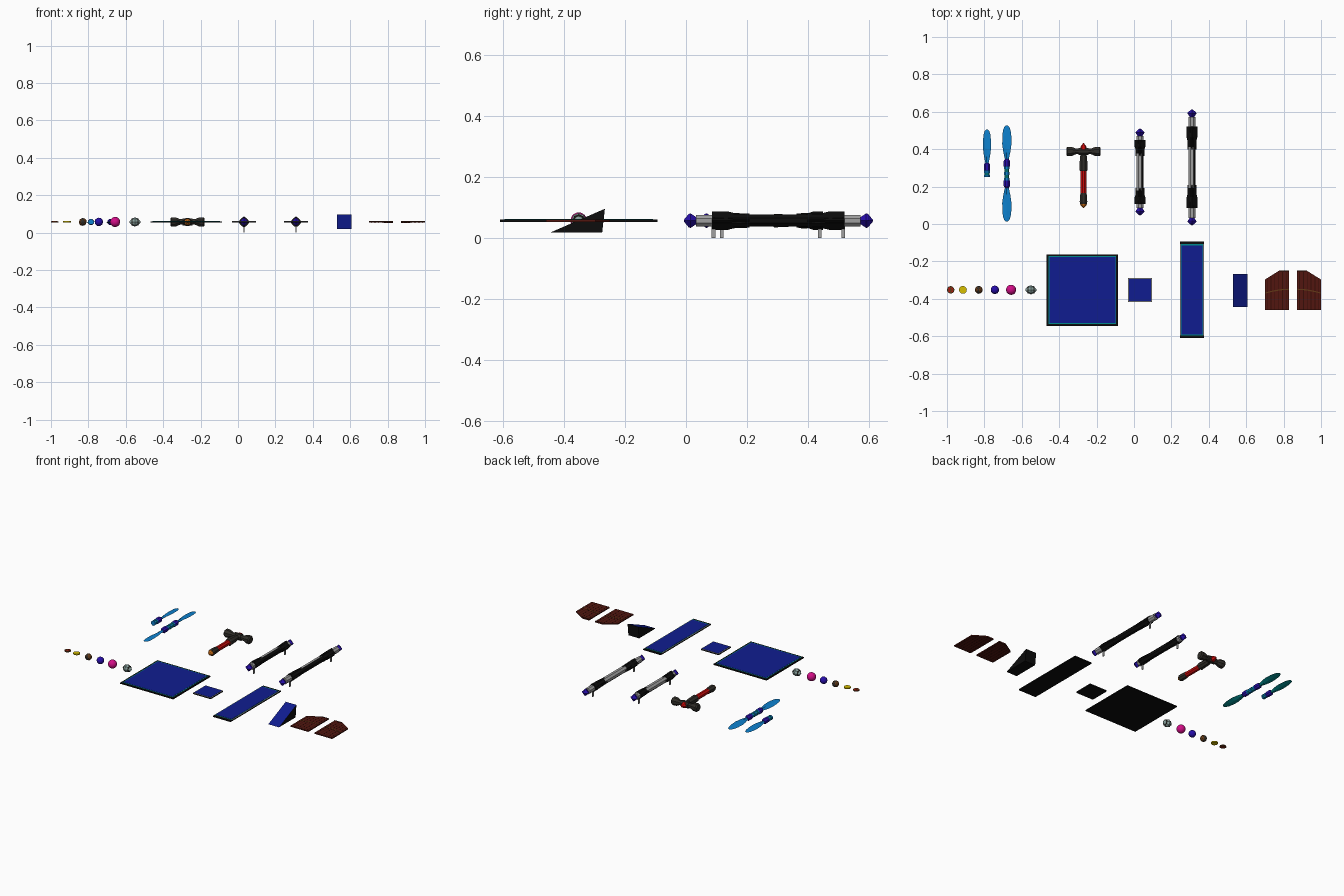
import bpy, bmesh
from math import pi, cos, sin
from mathutils import Vector, Matrix

if "Cube" in bpy.data.objects:
    bpy.data.objects.remove(bpy.data.objects["Cube"])

Z = 0.057   # common mid-height of every piece


def material(name, r, g, b):
    m = bpy.data.materials.new(name)
    m.diffuse_color = (r, g, b, 1)
    m.use_nodes = True
    m.node_tree.nodes["Principled BSDF"].inputs["Base Color"].default_value = m.diffuse_color
    return m


BLACK = material("black", .004, .004, .004)
CHAR = material("charcoal", .03, .027, .022)
GREY = material("metal", .35, .35, .35)
BLUE = material("panel_blue", .005, .012, .28)
NAVY = material("tip_blue", .02, .004, .4)
TEAL = material("teal", .0, .26, .27)
SKY = material("blade_blue", .004, .22, .62)
RED = material("red", .6, .003, .003)
ORANGE = material("orange", .7, .18, .01)
YELLOW = material("yellow", .68, .52, .0)
BROWN = material("brown", .12, .04, .008)
WOOD = material("wood", .085, .008, .005)
WOOD2 = material("wood_dark", .035, .004, .002)
PINK = material("magenta", .65, .004, .24)
GEM = material("gem", .25, .36, .34)


def finish(name, bm, mats, pick=None):
    bmesh.ops.recalc_face_normals(bm, faces=bm.faces)
    bm.normal_update()
    if pick:
        for f in bm.faces:
            f.material_index = pick(f.normal)
    me = bpy.data.meshes.new(name)
    bm.to_mesh(me)
    bm.free()
    for m in mats:
        me.materials.append(m)
    ob = bpy.data.objects.new(name, me)
    bpy.context.collection.objects.link(ob)
    return ob


def loft(name, prof, sides, mats, x=0, y=0, axis='Y', off=0.0, pick=None):
    """Rings (position, half width, half height, twist) along an axis."""
    bm = bmesh.new()
    rings = []
    for s, a, b, tw in prof:
        ring = []
        for i in range(sides):
            t = 2 * pi * i / sides + off
            u, v = a * cos(t), b * sin(t)
            u, v = u * cos(tw) - v * sin(tw), u * sin(tw) + v * cos(tw)
            p = (x + u, y + s, Z + v) if axis == 'Y' else (x + s, y + u, Z + v)
            ring.append(bm.verts.new(p))
        rings.append(ring)
    for r0, r1 in zip(rings, rings[1:]):
        for i in range(sides):
            j = (i + 1) % sides
            bm.faces.new((r0[i], r0[j], r1[j], r1[i]))
    bm.faces.new(rings[0])
    bm.faces.new(rings[-1])
    return finish(name, bm, mats, pick)


def turned(name, pts, sides, mat, x=0, y=0, axis='Y', off=0.0):
    return loft(name, [(s, r, r, 0) for s, r in pts], sides, [mat], x, y, axis, off)


def slab(name, pts, z0, z1, mat):
    bm = bmesh.new()
    f = bm.faces.new([bm.verts.new((px, py, z0)) for px, py in pts])
    ext = bmesh.ops.extrude_face_region(bm, geom=[f])
    bmesh.ops.translate(bm, vec=(0, 0, z1 - z0),
                        verts=[v for v in ext["geom"] if isinstance(v, bmesh.types.BMVert)])
    return finish(name, bm, [mat])


def rect(name, x0, x1, y0, y1, z0, z1, mat):
    return slab(name, [(x0, y0), (x1, y0), (x1, y1), (x0, y1)], z0, z1, mat)


def ball(name, x, y, size, level, mats, pick=None):
    bm = bmesh.new()
    bmesh.ops.create_icosphere(bm, subdivisions=level, radius=1,
                               matrix=Matrix.Translation((x, y, Z)) @ Matrix.Diagonal((*size, 1)))
    return finish(name, bm, mats, pick)


def disc(name, x, y, r, sides, z0, z1, mat):
    return slab(name, [(x + r * cos(2 * pi * i / sides), y + r * sin(2 * pi * i / sides))
                       for i in range(sides)], z0, z1, mat)


# rotor blades: blue above, teal below
def paddle(name, x, y, length, d, w):
    shape = [(0, .3, .25), (.1, .42, .3), (.28, .75, .25), (.5, 1, .2), (.72, .97, .16),
             (.88, .8, .12), (.97, .5, .08), (1, .15, .04)]
    prof = [(d * s * length, w * a, w * t, .35 - .3 * s) for s, a, t in shape]
    loft(name, prof, 4, [SKY, TEAL], x, y, pick=lambda n: 0 if n.z > 0 else 1)


def hub(name, x, y):
    turned(name, [(-.024, .011), (-.014, .018), (.014, .018), (.024, .011)], 8, NAVY, x, y, off=pi / 8)


def banded_shaft(name, x, y0, y1, n):
    step = (y1 - y0) / n
    for i in range(n):
        turned(f"{name}_{i}", [(0, .016 - .002 * (i % 2)), (step, .016 - .002 * (i % 2))], 8,
               TEAL if i % 2 else SKY, x, y0 + i * step, off=pi / 8)


paddle("short_blade", -.786, .305, .2, 1, .022)
hub("short_blade_hub", -.786, .303)
banded_shaft("short_blade_shaft", -.786, .25, .285, 3)
for k, d in (("upper", 1), ("lower", -1)):
    paddle(f"long_blade_{k}", -.68, .27 + d * .055, .202, d, .025)
    hub(f"long_blade_hub_{k}", -.68, .27 + d * .053)
banded_shaft("long_blade_shaft", -.68, .232, .308, 5)

# hammer
HX, HY = -.27, .388
turned("hammer_head", [(-.092, .02), (-.085, .027), (-.06, .025), (-.04, .016), (.04, .016),
                       (.06, .025), (.085, .027), (.092, .02)], 8, CHAR, HX, HY, 'X', pi / 8)
turned("hammer_core", [(-.026, .021), (.026, .021)], 8, CHAR, HX, HY, 'X', pi / 8)
turned("hammer_crown", [(.01, .019), (.026, .016), (.044, .002)], 6, RED, HX, HY)
turned("hammer_collar", [(.284, .02), (.29, .024), (.35, .021), (.37, .018)], 8, CHAR, HX, off=pi / 8)
turned("hammer_grip", [(.15, .017), (.29, .017)], 8, RED, HX, off=pi / 8)
turned("hammer_butt", [(.108, .02), (.118, .022), (.15, .02), (.165, .018)], 8, CHAR, HX, off=pi / 8)
turned("hammer_tip", [(.085, .002), (.098, .015), (.109, .019)], 6, ORANGE, HX)


# landing bars: grey tube, black half shell, flared sleeves, blue tips, pegs
def bar(name, x, y, half, flare_in, flare_out, peg):
    tip = half - .04
    loft(f"{name}_shell", [(-flare_in, .021, .021, 0), (flare_in, .021, .021, 0)], 8, [GREY, BLACK],
         x, y, off=pi / 8, pick=lambda n: 0 if n.z - 1.2 * n.x > .3 else 1)
    for k, d in (("back", 1), ("front", -1)):
        turned(f"{name}_tube_{k}", [(d * flare_in, .0205), (d * tip, .0205)], 8, GREY, x, y, off=pi / 8)
        ln = flare_out - flare_in
        turned(f"{name}_sleeve_{k}", [(d * (flare_in - .02), .023), (d * (flare_in + .3 * ln), .025),
                                      (d * (flare_in + .5 * ln), .03), (d * flare_out, .03)], 4, BLACK, x, y)
        turned(f"{name}_collar_{k}", [(d * (flare_in - .005), .022), (d * (flare_out - .003), .025)],
               8, BLACK, x, y, off=pi / 8)
        turned(f"{name}_tip_{k}", [(d * tip, .012), (d * (half - .022), .024), (d * (half - .016), .022),
                                   (d * half, .003)], 4, NAVY, x, y)
        py = y + d * peg
        rect(f"{name}_peg_{k}", x - .003, x + .003, py - .006, py + .006, 0, .045, GREY)


bar("short_bar", .032, .278, .232, .105, .172, .161)
bar("long_bar", .31, .303, .31, .115, .217, .213)


# flat panels with edging
def panel(name, x0, x1, y0, y1, layers):
    rect(f"{name}_base", x0, x1, y0, y1, Z - .004, Z + .003, BLACK)
    for i, (dx, dy, mat) in enumerate(layers):
        rect(f"{name}_layer_{i}", x0 + dx, x1 - dx, y0 + dy, y1 - dy,
             Z + .002, Z + .004 + .001 * i, mat)


panel("large_panel", -.467, -.085, -.545, -.162, [(.01, .01, TEAL), (.015, .015, BLUE)])
panel("small_panel", -.032, .095, -.416, -.289, [(.0, .0, GREY), (.005, .005, BLUE)])
panel("long_panel", .247, .374, -.61, -.094, [(.0, .014, GREY), (.005, .014, TEAL), (.007, .02, BLUE)])

# wedge panel: blue slope, black elsewhere
bm = bmesh.new()
side = [(-.445, .018), (-.275, .018), (-.266, .096)]
L, R = ([bm.verts.new((wx, py, pz)) for py, pz in side] for wx in (.53, .607))
bm.faces.new(L)
bm.faces.new(R)
for i in range(3):
    j = (i + 1) % 3
    bm.faces.new((L[i], L[j], R[j], R[i]))
finish("wedge", bm, [BLUE, BLACK], lambda n: 0 if n.z > .5 else 1)

# pair of plank doors
for name, ox, d in (("left_door", .70, 1), ("right_door", 1.0, -1)):
    def top(t):
        return min(-.249, -.297 + t * .62)
    slab(f"{name}_board", [(ox, -.46), (ox + d * .128, -.46), (ox + d * .128, -.249),
                           (ox + d * .077, -.249), (ox, -.297)], Z - .004, Z + .003, WOOD)
    for i in range(6):
        t = .012 + i * .0205
        rect(f"{name}_groove_{i}", ox + d * (t - .002), ox + d * (t + .002), -.456,
             top(t) - .004, Z - .0045, Z + .0035, WOOD2)
    ts = [i * .128 / 6 for i in range(7)]
    arc = [(t, -.372 + .02 * sin(pi / 2 * t / .128)) for t in ts]
    slab(f"{name}_band", [(ox + d * t, v) for t, v in arc] + [(ox + d * t, v + .006) for t, v in arc[::-1]],
         Z + .002, Z + .0042, BROWN)
    rect(f"{name}_top_edge", ox + d * .077, ox + d * .128, -.256, -.249, Z - .0045, Z + .004, WOOD2)

# row of small tokens, left to right
Y = -.352
disc("bronze_coin", -.98, Y, .02, 12, Z - .002, Z + .003, BROWN)
disc("bronze_coin_face", -.98, Y, .014, 12, Z - .003, Z + .004, RED)
for i in range(2):
    w, h = ((.003, .016), (.016, .003))[i]
    rect(f"bronze_coin_cross_{i}", -.98 - w, -.98 + w, Y - h, Y + h, Z - .0035, Z + .0045, BROWN)
disc("gold_coin", -.915, Y, .021, 12, Z - .003, Z + .004, YELLOW)
ball("brown_nugget", -.83, Y, (.021, .021, .021), 2, [BROWN, CHAR],
     lambda n: 1 if abs(n.x) < .25 or abs(n.y) > .8 else 0)
ball("blue_ball", -.744, Y, (.023, .023, .023), 2, [NAVY])
ball("magenta_ball", -.657, Y, (.027, .027, .027), 3, [PINK])
# gem: faceted spindle with dark bands
turned("gem_body", [(-.03, .004), (-.017, .017), (0, .025), (.017, .017), (.03, .004)], 8, GEM, -.551, Y, 'X')
for d in (-1, 1):
    turned(f"gem_band_{d}", [(d * .014, .0208), (d * .019, .0175)], 8, CHAR, -.551, Y, 'X')
for name in ("blue_ball", "magenta_ball"):
    for p in bpy.data.objects[name].data.polygons:
        p.use_smooth = True
